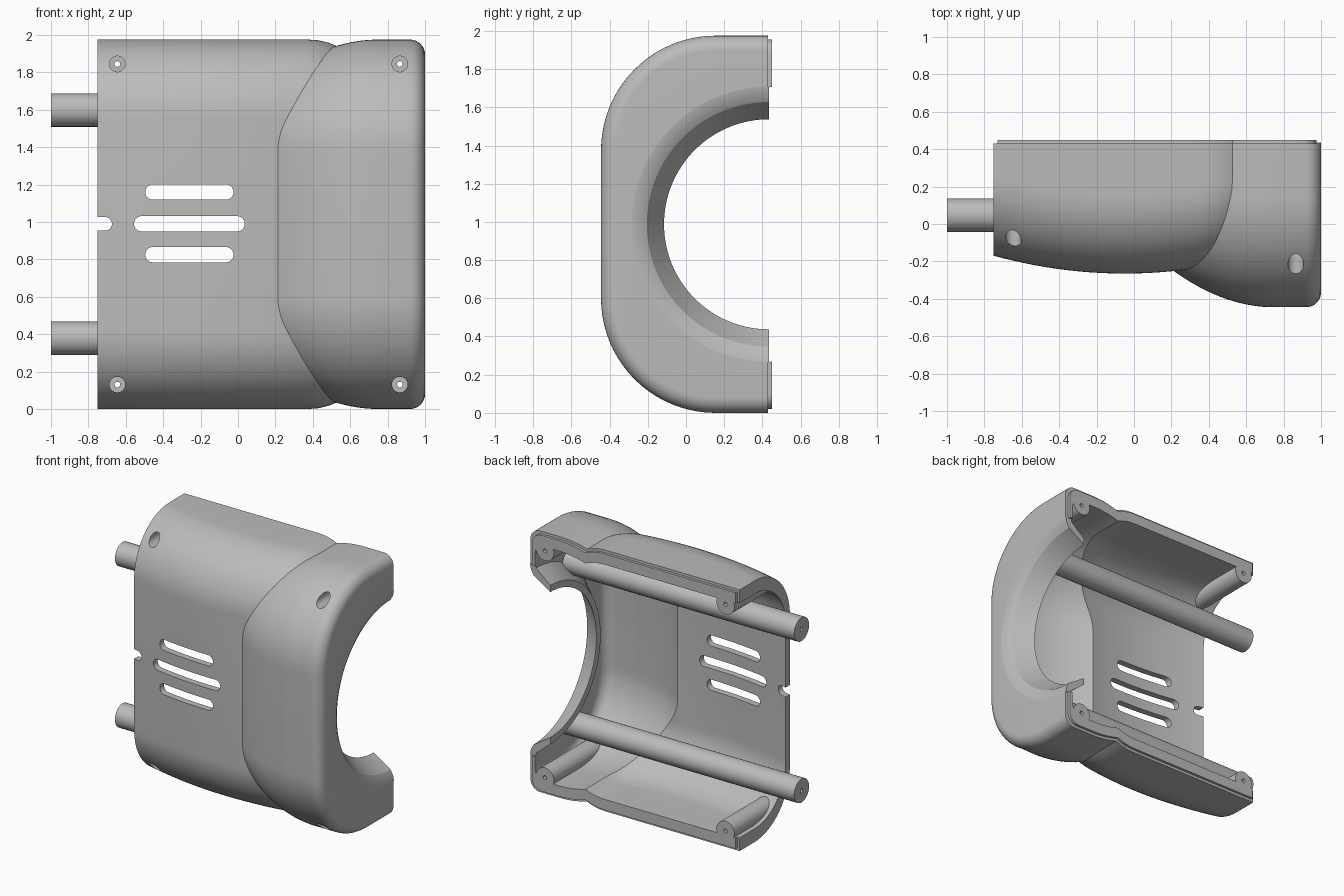
import bpy, bmesh, math

if "Cube" in bpy.data.objects:
    bpy.data.objects.remove(bpy.data.objects["Cube"], do_unlink=True)

MID = 0.9875       # mid height
HALF = 0.9875      # half height
BACK = 0.43        # rear parting plane

grey = bpy.data.materials.new("matte_grey")
grey.use_nodes = True
grey.diffuse_color = (0.5, 0.5, 0.5, 1)
grey.node_tree.nodes["Principled BSDF"].inputs["Base Color"].default_value = (0.5, 0.5, 0.5, 1)


def finish(name, bm):
    bmesh.ops.recalc_face_normals(bm, faces=bm.faces)
    mesh = bpy.data.meshes.new(name)
    bm.to_mesh(mesh)
    bm.free()
    mesh.materials.append(grey)
    obj = bpy.data.objects.new(name, mesh)
    bpy.context.collection.objects.link(obj)
    return obj


def skin(name, rings):
    """Closed solid through a list of equal-length rings."""
    bm = bmesh.new()
    loops = [[bm.verts.new(p) for p in ring] for ring in rings]
    n = len(loops[0])
    for a, b in zip(loops, loops[1:]):
        for i in range(n):
            j = (i + 1) % n
            bm.faces.new((a[i], a[j], b[j], b[i]))
    bm.faces.new(loops[0])
    bm.faces.new(loops[-1][::-1])
    return finish(name, bm)


def section(x, front, inset, radius, back, steps=20):
    """Half-rounded cross-section, flat at the back."""
    top = HALF - inset
    arc = []
    for i in range(steps + 1):
        a = math.pi / 2 * i / steps
        arc.append((front + radius * (1 - math.sin(a)), top - radius * (1 - math.cos(a))))
    upper = [(back, top)] + arc
    lower = [(y, -z) for y, z in reversed(upper)]
    return [(x, y, MID + z) for y, z in upper + lower]


def body_loft(name, x0, x1, wall, inset, back):
    rings = []
    for i in range(25):
        x = x0 + (x1 - x0) * i / 24
        end = 1.55 * max(0, x - 0.38) ** 2
        front = -0.265 + 0.194 * (x + 0.05) ** 2 + end + wall
        rings.append(section(x, front, end + inset, 0.42 - end - wall, back))
    return skin(name, rings)


def collar_loft(name, x0, x1, wall, inset, back):
    r = 0.08
    xs = [x0 + (x1 - r - x0) * i / 20 for i in range(21)]
    xs += [x1 - r + r * math.sin(math.pi / 2 * i / 8) for i in range(1, 9)]
    rings = []
    for x in xs:
        d = 0.67 * max(0, 0.75 - x) ** 2
        over = max(0, x - (x1 - r))
        d += r - math.sqrt(max(0, r * r - over * over))
        rings.append(section(x, -0.445 + d + wall, d + inset, 0.6 - d - wall, back))
    return skin(name, rings)


def prism(name, x0, x1, z, r, y0, y1, steps=16):
    """Round-ended bar running along y; a cylinder when x0 equals x1."""
    pts = []
    for cx, start in ((x1, -math.pi / 2), (x0, math.pi / 2)):
        for i in range(steps + 1):
            if x0 == x1 and i == steps:
                continue
            a = start + math.pi * i / steps
            pts.append((cx + r * math.cos(a), z + r * math.sin(a)))
    return skin(name, [[(x, y, q) for x, q in pts] for y in (y0, y1)])


def rod_solid(name, x0, x1, y, z, r, n=48):
    """Cylinder running along x."""
    angles = [math.tau * i / n for i in range(n)]
    return skin(name, [[(x, y + r * math.cos(a), z + r * math.sin(a)) for a in angles]
                       for x in (x0, x1)])


def combine(target, tool, op):
    mod = target.modifiers.new("bool", 'BOOLEAN')
    mod.operation, mod.solver, mod.object = op, 'EXACT', tool
    bpy.context.view_layer.objects.active = target
    bpy.ops.object.modifier_apply(modifier=mod.name)
    bpy.data.objects.remove(tool, do_unlink=True)


def smooth(obj, angle=28):
    bpy.ops.object.select_all(action='DESELECT')
    obj.select_set(True)
    bpy.context.view_layer.objects.active = obj
    bpy.ops.object.shade_smooth_by_angle(angle=math.radians(angle))


# Outer housing: bowed body, flared collar and the recessed rear lip
housing = body_loft("housing_shell", -0.75, 0.6, 0, 0, BACK)
combine(housing, collar_loft("collar", 0.15, 1.0, 0, 0, BACK), 'UNION')
lip = body_loft("lip", -0.73, 0.58, 0.02, 0.02, 0.45)
combine(lip, collar_loft("collar_lip", 0.17, 0.975, 0.02, 0.02, 0.45), 'UNION')
combine(housing, lip, 'UNION')

# Hollow interior, leaving four screw posts standing
cavity = body_loft("cavity", -0.85, 0.56, 0.05, 0.1, 0.7)
combine(cavity, collar_loft("collar_cavity", 0.2, 0.95, 0.05, 0.1, 0.71), 'UNION')
screws = [(x, MID + s * 0.857, depth) for x, depth in ((-0.645, 0.1), (0.865, 0.0)) for s in (-1, 1)]
for x, z, depth in screws:
    combine(cavity, prism("post", x, x, z, 0.075, -0.9, 0.9), 'DIFFERENCE')
combine(housing, cavity, 'DIFFERENCE')

# Counterbored screw holes
for x, z, depth in screws:
    combine(housing, prism("bore", x, x, z, 0.042, -0.8, depth), 'DIFFERENCE')
    combine(housing, prism("pilot", x, x, z, 0.015, -0.7, 0.8), 'DIFFERENCE')

# Vent slots and the edge notch
for x0, x1, z in ((-0.455, -0.065, 1.16), (-0.515, -0.005, 0.99), (-0.455, -0.065, 0.825)):
    combine(housing, prism("slot", x0, x1, z, 0.041, -0.6, 0.1), 'DIFFERENCE')
combine(housing, prism("notch", -0.9, -0.71, 0.99, 0.036, -0.6, 0.1), 'DIFFERENCE')

# Round opening in the collar end
combine(housing, rod_solid("opening", 0.9, 1.2, 0.435, MID, 0.72, 128), 'DIFFERENCE')
smooth(housing)

# Half-round funnel ring inside the opening
profile = [(1.0, 0.72), (0.993, 0.68), (0.97, 0.64), (0.83, 0.55), (0.83, 0.6), (0.95, 0.7), (0.95, 0.72)]
rings = []
for i in range(65):
    a = math.pi * i / 64
    rings.append([(x, 0.435 - r * math.sin(a), MID + r * math.cos(a)) for x, r in profile])
smooth(skin("opening_ring", rings), 20)

# Two long rods with small end holes
for name, s in (("upper_rod", 1), ("lower_rod", -1)):
    z = MID + s * 0.61
    rod = rod_solid(name, -1.0, 0.94, 0.047, z, 0.089)
    combine(rod, rod_solid("rod_hole", -1.1, -0.9, 0.047, z, 0.014, 16), 'DIFFERENCE')
    smooth(rod)
